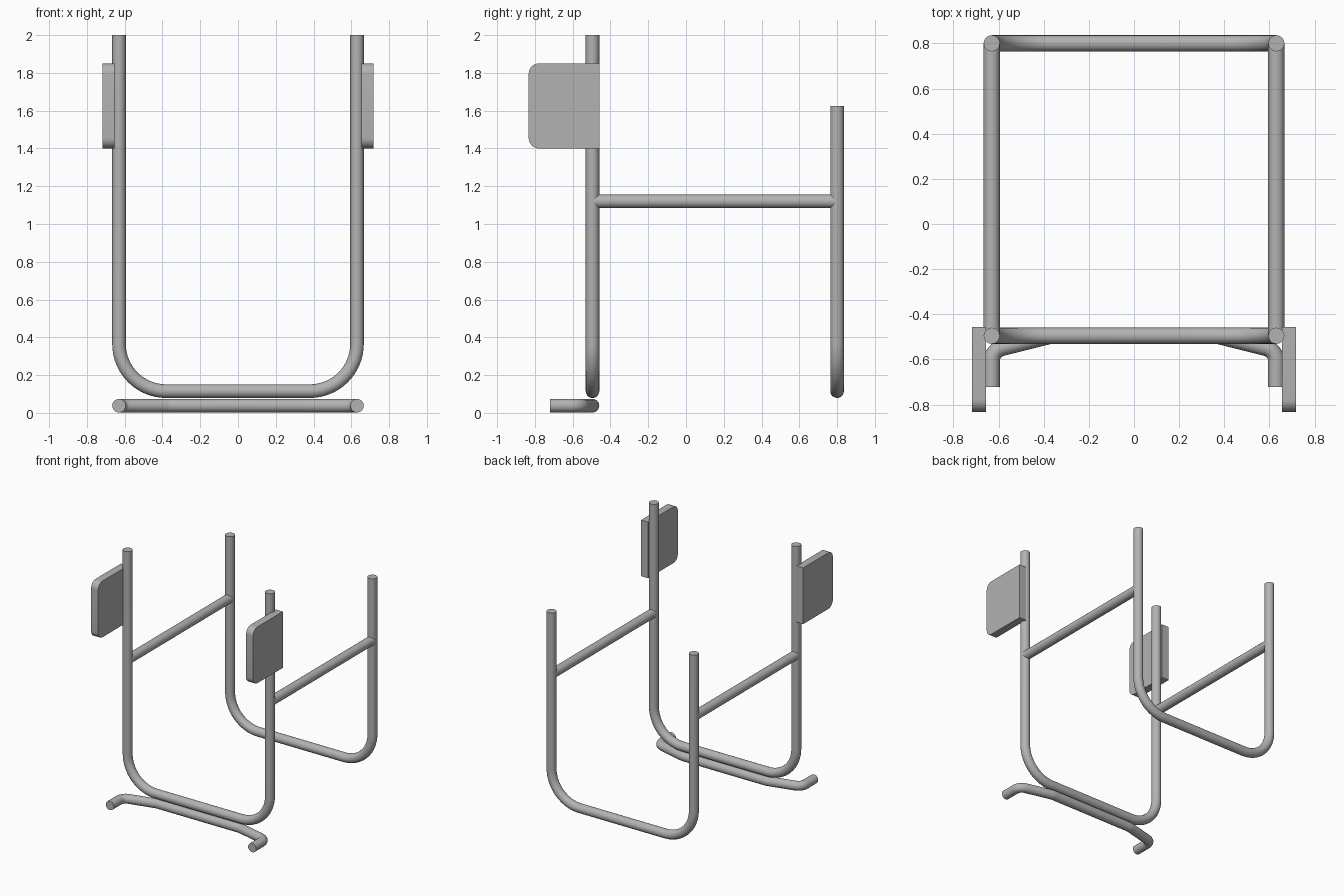
import bpy
import bmesh
import math
from mathutils import Vector

cube = bpy.data.objects.get("Cube")
if cube:
    bpy.data.objects.remove(cube)

R = 0.036          # tube radius
X = 0.63           # tube centre line on each side
FRONT, REAR = -0.495, 0.80

grey = bpy.data.materials.new("steel grey")
grey.use_nodes = True
colour = (0.45, 0.45, 0.45, 1)
grey.diffuse_color = colour
grey.node_tree.nodes["Principled BSDF"].inputs["Base Color"].default_value = colour


def fillet(points, radii, steps=12):
    """Round the inner corners of a path with true arcs."""
    pts = [Vector(p) for p in points]
    path = [pts[0]]
    for before, p, after, r in zip(pts, pts[1:], pts[2:], radii):
        a, b = (before - p).normalized(), (after - p).normalized()
        half = a.angle(b) / 2
        centre = p + (a + b).normalized() * (r / math.sin(half))
        start = p + a * (r / math.tan(half)) - centre
        end = p + b * (r / math.tan(half)) - centre
        turn = start.angle(end)
        for i in range(steps + 1):
            t = i / steps
            path.append(centre + (start * math.sin((1 - t) * turn)
                                  + end * math.sin(t * turn)) / math.sin(turn))
    return path + [pts[-1]]


def finish(obj):
    obj.data.materials.clear()
    obj.data.materials.append(grey)
    bpy.ops.object.select_all(action='DESELECT')
    obj.select_set(True)
    bpy.context.view_layer.objects.active = obj


def tube(name, path):
    curve = bpy.data.curves.new(name, 'CURVE')
    curve.dimensions = '3D'
    curve.bevel_depth = R
    curve.bevel_resolution = 8
    curve.use_fill_caps = True
    spline = curve.splines.new('POLY')
    spline.points.add(len(path) - 1)
    for point, co in zip(spline.points, path):
        point.co = (*co, 1)
    obj = bpy.data.objects.new(name, curve)
    bpy.context.collection.objects.link(obj)
    finish(obj)
    bpy.ops.object.convert(target='MESH')
    bpy.ops.object.shade_smooth_by_angle(angle=math.radians(40))


def hoop(name, y, top):
    low = 0.115
    tube(name, fillet([(-X, y, top), (-X, y, low), (X, y, low), (X, y, top)],
                      [0.25, 0.25], 16))


def plate(name, side):
    """Side plate with its two front corners rounded."""
    bm = bmesh.new()
    bmesh.ops.create_cube(bm, size=1)
    for v in bm.verts:
        v.co = (side * 0.686 + v.co.x * 0.062,
                -0.645 + v.co.y * 0.376,
                1.625 + v.co.z * 0.45)
    corners = [e for e in bm.edges
               if all(v.co.y < -0.8 for v in e.verts)
               and abs(e.verts[0].co.x - e.verts[1].co.x) > 0.01]
    bmesh.ops.bevel(bm, geom=corners, offset=0.055, segments=8,
                    profile=0.5, affect='EDGES')
    mesh = bpy.data.meshes.new(name)
    bm.to_mesh(mesh)
    bm.free()
    obj = bpy.data.objects.new(name, mesh)
    bpy.context.collection.objects.link(obj)
    finish(obj)
    bpy.ops.object.shade_smooth_by_angle(angle=math.radians(30))


# U-shaped frames
hoop("front_hoop", FRONT, 2.0)
hoop("rear_hoop", REAR, 1.625)

# Side rails and plates
for label, side in (("left", 1), ("right", -1)):
    tube(label + "_side_rail",
         [Vector((side * X, FRONT, 1.12)), Vector((side * X, REAR, 1.12))])
    plate(label + "_side_plate", side)

# Bent foot bar under the front hoop
half = [(X, -0.721, R + 0.002), (X, -0.56, R + 0.002), (0.37, FRONT, R + 0.002)]
other = [(-x, y, z) for x, y, z in reversed(half)]
tube("foot_bar", fillet(half + other, [0.06, 0.1, 0.1, 0.06], 8))
